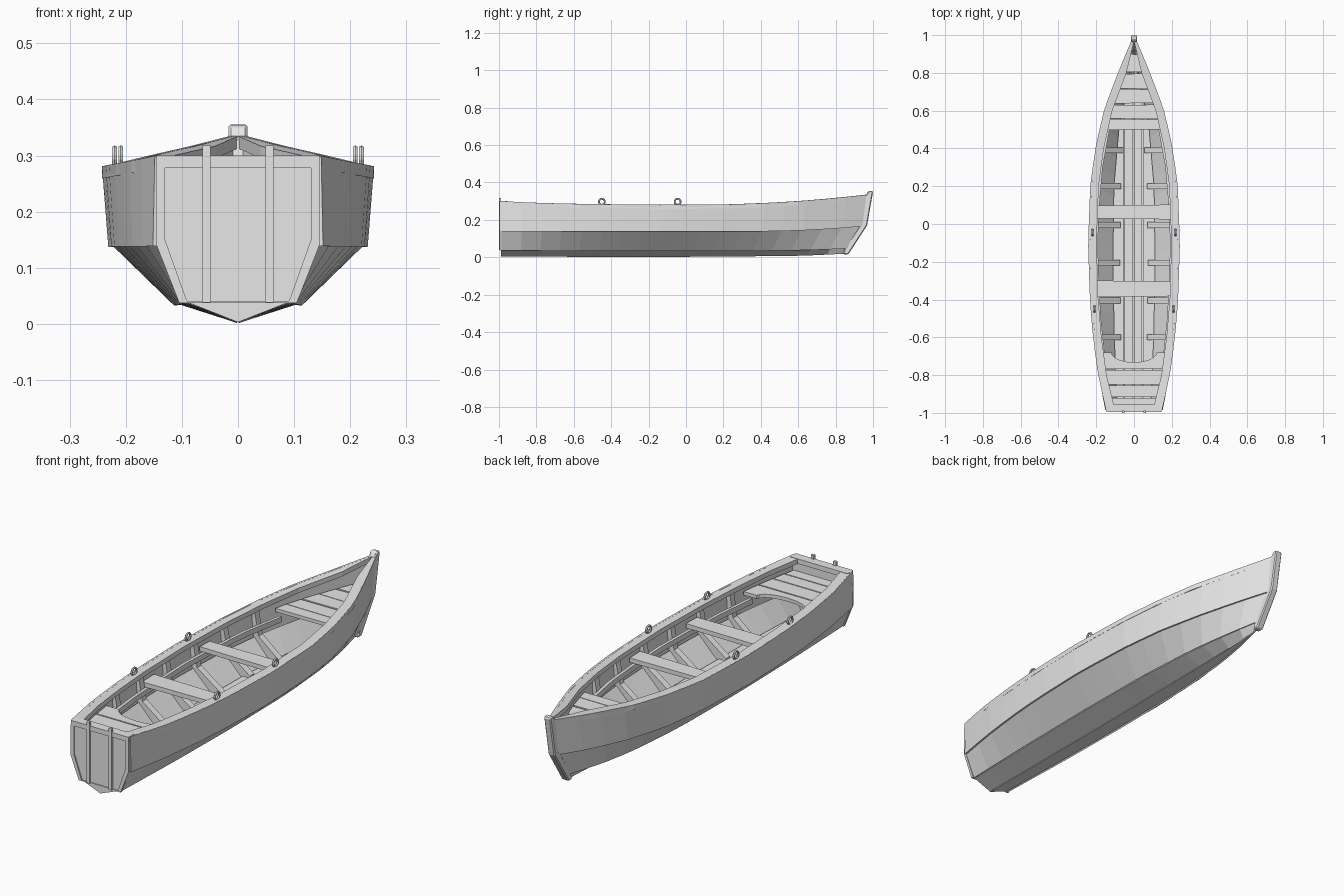
import bpy, bmesh, math

if "Cube" in bpy.data.objects:
    bpy.data.objects.remove(bpy.data.objects["Cube"])

wood = bpy.data.materials.new("light grey")
wood.use_nodes = True
wood.diffuse_color = (0.8, 0.8, 0.8, 1)
wood.node_tree.nodes["Principled BSDF"].inputs["Base Color"].default_value = (0.8, 0.8, 0.8, 1)

STERN = -0.985
# Hull lines: y, half breadth, height; the last entry is where the line meets the stem
KEEL = [(-1, 0, 0.009), (-0.2, 0, 0.006), (0.6, 0, 0.012), (0.86, 0, 0.022)]
BILGE = [(-1, 0.088, 0.042), (-0.6, 0.1, 0.041), (-0.2, 0.105, 0.04), (0.2, 0.1, 0.04),
         (0.5, 0.078, 0.042), (0.7, 0.045, 0.045), (0.87, 0.004, 0.052)]
CHINE = [(-1, 0.137, 0.143), (-0.8, 0.172, 0.142), (-0.6, 0.197, 0.142), (-0.4, 0.212, 0.142),
         (-0.1, 0.22, 0.142), (0.2, 0.206, 0.142), (0.4, 0.182, 0.143), (0.6, 0.135, 0.147),
         (0.8, 0.067, 0.158), (0.94, 0.006, 0.17)]
SHEER = [(-1, 0.14, 0.3), (-0.8, 0.185, 0.291), (-0.6, 0.212, 0.286), (-0.4, 0.229, 0.283),
         (-0.1, 0.238, 0.281), (0.2, 0.227, 0.282), (0.4, 0.2, 0.289), (0.6, 0.155, 0.3),
         (0.8, 0.08, 0.317), (0.968, 0.01, 0.335)]


def at(line, y):
    """Half breadth and height of a hull line at y."""
    if y >= line[-1][0]:
        return line[-1][1:]
    for a, b in zip(line, line[1:]):
        if y <= b[0]:
            t = (y - a[0]) / (b[0] - a[0])
            return a[1] + t * (b[1] - a[1]), a[2] + t * (b[2] - a[2])


def breadth(y, z):
    """Half breadth of the hull at a given height."""
    pts = [at(line, y) for line in (KEEL, BILGE, CHINE, SHEER)]
    for (xa, za), (xb, zb) in zip(pts, pts[1:]):
        if z <= zb:
            return xa + (xb - xa) * max(0, z - za) / (zb - za)
    return pts[-1][0]


def finish(name, bm):
    bmesh.ops.recalc_face_normals(bm, faces=bm.faces)
    mesh = bpy.data.meshes.new(name)
    bm.to_mesh(mesh)
    bm.free()
    mesh.materials.append(wood)
    ob = bpy.data.objects.new(name, mesh)
    bpy.context.collection.objects.link(ob)
    return ob


def sweep(name, rings):
    """Solid skinned over closed rings, capped at both ends."""
    bm = bmesh.new()
    vs = [[bm.verts.new(p) for p in ring] for ring in rings]
    n = len(vs[0])
    for a, b in zip(vs, vs[1:]):
        for i in range(n):
            j = (i + 1) % n
            bm.faces.new((a[i], a[j], b[j], b[i]))
    bm.faces.new(vs[0])
    bm.faces.new(vs[-1])
    return finish(name, bm)


def slab_y(name, outline, y0, y1):
    return sweep(name, [[(x, y, z) for x, z in outline] for y in (y0, y1)])


def slab_z(name, outline, z0, z1):
    return sweep(name, [[(x, y, z) for x, y in outline] for z in (z0, z1)])


def box(name, x0, x1, y0, y1, z0, z1):
    return slab_y(name, [(x0, z0), (x1, z0), (x1, z1), (x0, z1)], y0, y1)


def strake(name, low, high, lap, side):
    """Hull plank between two lines, its lower edge lapped outwards."""
    bm = bmesh.new()
    rows = []
    for line, out in ((low, lap), (high, 0)):
        end = line[-1][0]
        row = []
        for i in range(19):
            y = STERN + (end - STERN) * i / 18
            x, z = at(line, y)
            row.append(bm.verts.new((side * (x + out), y, z - out * 0.6)))
        rows.append(row)
    for i in range(18):
        bm.faces.new((rows[0][i], rows[0][i + 1], rows[1][i + 1], rows[1][i]))
    ob = finish(name, bm)
    mod = ob.modifiers.new("thickness", "SOLIDIFY")
    mod.thickness = 0.01
    mod.offset = 0


def cross_plank(name, y0, y1, top, thick, skew=0.0):
    """Plank across the boat, trimmed to the hull."""
    a, b = breadth(y0, top - thick) - 0.008, breadth(y1, top - thick) - 0.008
    slab_z(name, [(-a, y0), (a, y0 + skew), (b, y1), (-b, y1 + skew)], top - thick, top)


for side, word in ((1, "left"), (-1, "right")):
    # Hull planking
    strake(word + "_bottom_plank", KEEL, BILGE, 0, side)
    strake(word + "_bilge_plank", BILGE, CHINE, 0.006, side)
    strake(word + "_side_plank", CHINE, SHEER, 0.007, side)

    # Gunwale
    rings = []
    for y, x, z in SHEER:
        y = max(y, STERN)
        inner = max(x - 0.04, 0.0)
        rings.append([(side * px, y, pz) for px, pz in
                      ((x + 0.004, z - 0.022), (x + 0.004, z), (inner, z), (inner, z - 0.022))])
    sweep(word + "_gunwale", rings)

    # Seat riser along the inside
    rings = []
    for y in (-0.7, -0.5, -0.3, -0.1, 0.1, 0.3, 0.5):
        x = breadth(y, 0.2) - 0.022
        rings.append([(side * px, y, pz) for px, pz in
                      ((x, 0.18), (x, 0.204), (x - 0.014, 0.204), (x - 0.014, 0.18))])
    sweep(word + "_seat_riser", rings)

    # Ribs
    for y in (-0.6, -0.405, -0.205, -0.005, 0.2, 0.39):
        (bx, bz), (cx, cz), (sx, sz) = (at(line, y) for line in (BILGE, CHINE, SHEER))
        outline = [(bx - 0.03, bz), (bx, bz), (cx, cz), (sx, sz - 0.02), (sx - 0.022, sz - 0.02),
                   (cx - 0.024, cz + 0.012), (bx - 0.03, bz + 0.03)]
        slab_y(word + "_rib", [(side * x, z) for x, z in outline], y - 0.015, y + 0.015)

    # Oarlock rings
    for y, x in ((-0.45, 0.209), (-0.045, 0.22)):
        bpy.ops.mesh.primitive_torus_add(location=(side * x, y, 0.297),
                                         rotation=(0, math.pi / 2, 0), major_segments=14,
                                         minor_segments=6, major_radius=0.016, minor_radius=0.005)
        ring = bpy.context.object
        ring.name = word + "_oarlock"
        ring.data.materials.append(wood)

    # Transom battens
    box(word + "_transom_post", side * 0.049, side * 0.063, -1, -0.988, 0.038, 0.318)
    edge = [(0.09, 0.038), (0.105, 0.038), (0.146, 0.142), (0.146, 0.28), (0.13, 0.28), (0.13, 0.15)]
    slab_y(word + "_transom_edge", [(side * x, z) for x, z in edge], -0.996, -0.984)

# Transom
half = [(0.094, 0.04), (0.143, 0.143), (0.145, 0.298)]
slab_y("transom", [(0, 0.003)] + half + [(-x, z) for x, z in reversed(half)], -0.99, -0.97)
box("transom_rail", -0.145, 0.145, -0.996, -0.955, 0.278, 0.3)
box("transom_sill", -0.105, 0.105, -0.994, -0.985, 0.037, 0.041)

# Stem post
stem = [(0.84, 0.016), (0.868, 0.016), (0.968, 0.17), (1, 0.35), (0.993, 0.356), (0.975, 0.354),
        (0.958, 0.325), (0.93, 0.17), (0.85, 0.05)]
post = sweep("stem_post", [[(x, y, z) for y, z in stem] for x in (-0.017, 0.017)])
bevel = post.modifiers.new("soft edge", "BEVEL")
bevel.width = 0.006
bevel.segments = 1

# Floorboards
edges = (-0.12, -0.052, -0.002, 0.045, 0.12)
for a, b in zip(edges, edges[1:]):
    outline = []
    for x in (a + 0.003, b - 0.003):
        col = []
        for y in (-0.95, -0.6, -0.2, 0.2, 0.5, 0.65):
            limit = breadth(y, 0.05) - 0.004
            col.append((max(-limit, min(limit, x)), y))
        outline += col if not outline else col[::-1]
    slab_z("floorboard", outline, 0.048, 0.06)

# Rowing benches
for y0, y1, skew in ((-0.388, -0.305, 0.006), (0.03, 0.103, -0.006)):
    cross_plank("bench", y0, y1, 0.225, 0.02, skew)

# Bow deck
cuts = (0.495, 0.556, 0.635, 0.715, 0.8, 0.9)
for i, (a, b) in enumerate(zip(cuts, cuts[1:])):
    cross_plank("bow_deck_plank", a + 0.003, b - 0.003, 0.235, 0.016, 0.003 * (-1) ** i)

# Stern seat with a hollowed front edge
cuts = (-0.972, -0.918, -0.852, -0.77)
for a, b in zip(cuts, cuts[1:]):
    cross_plank("stern_seat_plank", a + 0.002, b - 0.003, 0.235, 0.016)
back, front = breadth(-0.77, 0.22) - 0.008, breadth(-0.68, 0.22) - 0.008
curve = [(0.12 * math.sin(t), -0.68 - 0.052 * math.cos(t))
         for t in (math.pi * (i / 10 - 0.5) for i in range(11))]
slab_z("stern_seat_front", [(back, -0.767), (-back, -0.767), (-front, -0.68)] + curve
       + [(front, -0.68)], 0.219, 0.235)
